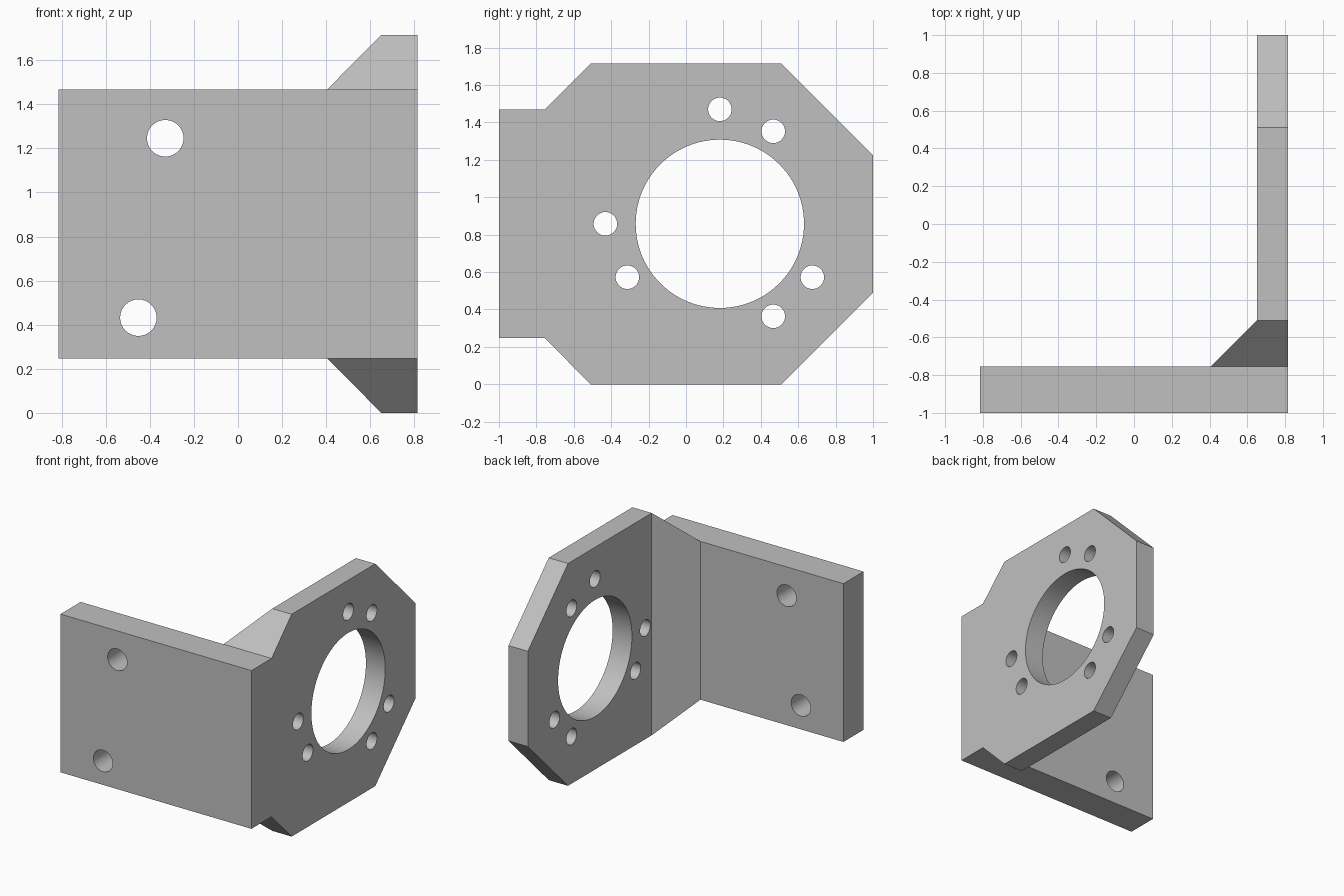
import bpy, bmesh, math
from mathutils import Vector

if "Cube" in bpy.data.objects:
    bpy.data.objects.remove(bpy.data.objects["Cube"])

steel = bpy.data.materials.new("light_grey")
steel.diffuse_color = (0.53, 0.53, 0.53, 1)
steel.use_nodes = True
steel.node_tree.nodes["Principled BSDF"].inputs["Base Color"].default_value = steel.diffuse_color


def prism(name, points, direction):
    """Extrude a closed 3D outline along a direction."""
    bm = bmesh.new()
    face = bm.faces.new([bm.verts.new(p) for p in points])
    out = bmesh.ops.extrude_face_region(bm, geom=[face])
    verts = [g for g in out["geom"] if isinstance(g, bmesh.types.BMVert)]
    bmesh.ops.translate(bm, verts=verts, vec=Vector(direction))
    bmesh.ops.recalc_face_normals(bm, faces=bm.faces)
    mesh = bpy.data.meshes.new(name)
    bm.to_mesh(mesh)
    bm.free()
    mesh.materials.append(steel)
    obj = bpy.data.objects.new(name, mesh)
    bpy.context.collection.objects.link(obj)
    return obj


def circle(radius, count):
    steps = [2 * math.pi * i / count for i in range(count)]
    return [(radius * math.cos(a), radius * math.sin(a)) for a in steps]


def combine(target, tool, operation):
    mod = target.modifiers.new(operation.lower(), "BOOLEAN")
    mod.operation, mod.object, mod.solver = operation, tool, "EXACT"
    bpy.context.view_layer.objects.active = target
    bpy.ops.object.modifier_apply(modifier=mod.name)
    bpy.data.objects.remove(tool, do_unlink=True)


# L-shaped plan with a diagonal gusset in the inner corner
plan = [(-0.815, -1), (0.815, -1), (0.815, 1), (0.65, 1),
        (0.65, -0.51), (0.405, -0.755), (-0.815, -0.755)]
bracket = prism("motor_bracket", [(x, y, -0.1) for x, y in plan], (0, 0, 2))

# Side outline: clipped octagon joined to the narrower mounting plate
lower = [(-1, 0.247), (-0.755, 0.247), (-0.51, 0), (0.51, 0), (1, 0.49)]
side = lower + [(y, 1.715 - z) for y, z in reversed(lower)]
outline = prism("side_outline", [(-1, y, z) for y, z in side], (2, 0, 0))
combine(bracket, outline, "INTERSECT")

# Large bore and the ring of small bolt holes through the octagonal plate
cy, cz = 0.181, 0.858
holes = [(cy, cz, 0.45, 96)]
for angle, dist in ((90, 0.612), (60, 0.571), (180, 0.612),
                    (210, 0.571), (-30, 0.571), (-60, 0.571)):
    a = math.radians(angle)
    holes.append((cy + dist * math.cos(a), cz + dist * math.sin(a), 0.063, 32))
for y, z, r, n in holes:
    cutter = prism("bore", [(0.5, y + u, z + v) for u, v in circle(r, n)], (0.5, 0, 0))
    combine(bracket, cutter, "DIFFERENCE")

# Two mounting holes through the front plate
for x, z in ((-0.33, 1.246), (-0.452, 0.432)):
    cutter = prism("mount", [(x + u, -1.2, z + v) for u, v in circle(0.083, 32)], (0, 0.6, 0))
    combine(bracket, cutter, "DIFFERENCE")

# Smooth hole walls, crisp plate edges
bpy.ops.object.select_all(action="DESELECT")
bracket.select_set(True)
bpy.context.view_layer.objects.active = bracket
bpy.ops.object.shade_smooth_by_angle(angle=math.radians(30))
